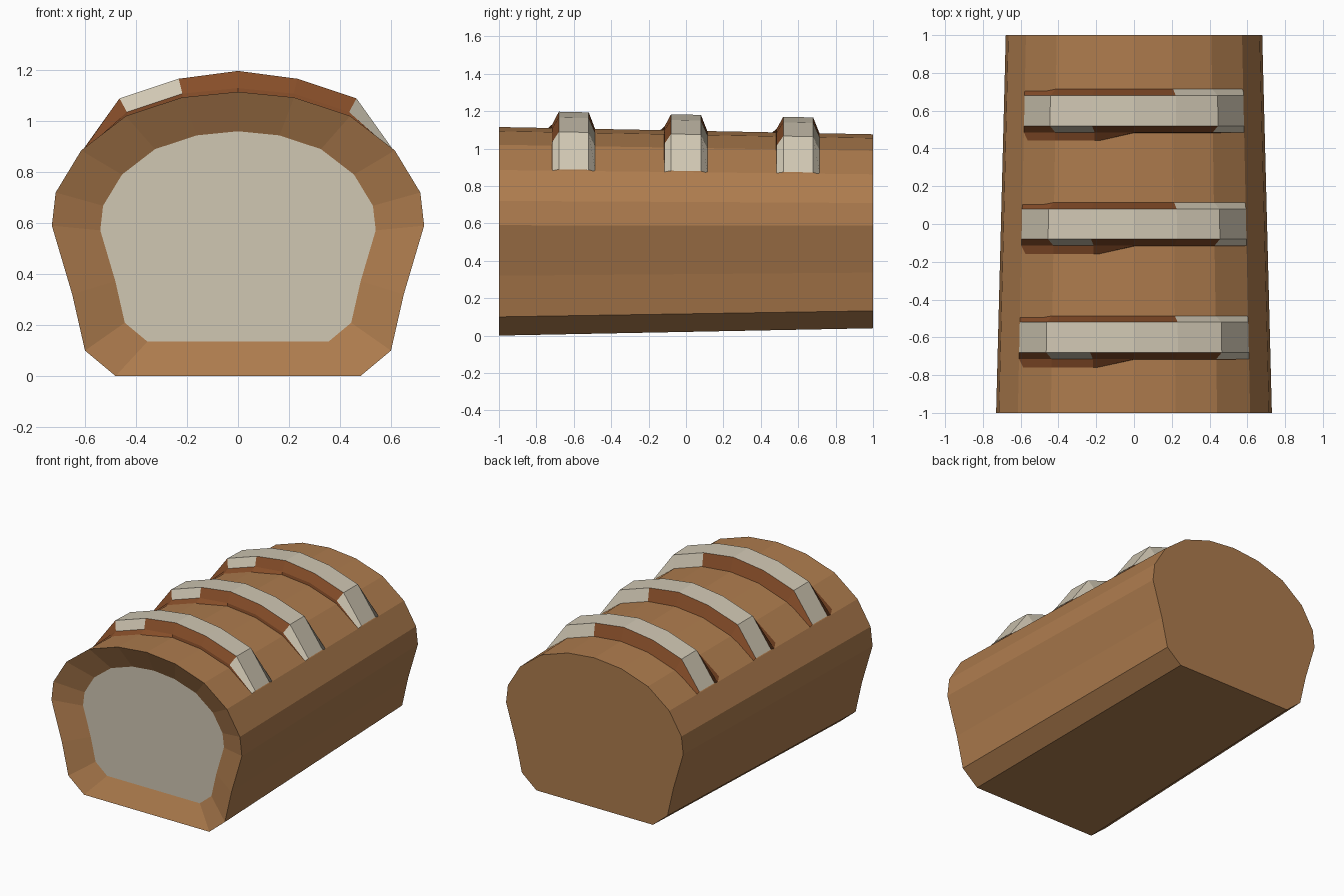
import bpy

if "Cube" in bpy.data.objects:
    bpy.data.objects.remove(bpy.data.objects["Cube"])

def material(name, rgb):
    m = bpy.data.materials.new(name)
    m.diffuse_color = (*rgb, 1)
    m.use_nodes = True
    m.node_tree.nodes["Principled BSDF"].inputs["Base Color"].default_value = m.diffuse_color
    return m

CRUST = material("crust", (0.42, 0.20, 0.075))
CRUMB = material("crumb", (0.63, 0.57, 0.45))
DARK = material("dark_crust", (0.24, 0.075, 0.022))

def make(name, verts, faces, mats, ids):
    me = bpy.data.meshes.new(name)
    me.from_pydata(verts, [], faces)
    for m in mats:
        me.materials.append(m)
    for p, i in zip(me.polygons, ids):
        p.material_index = i
    ob = bpy.data.objects.new(name, me)
    bpy.context.collection.objects.link(ob)
    return ob

def taper(x, y, z, lift=0.0):
    # the loaf narrows towards the back around z = 0.56
    s = 1 - 0.035 * (y + 1)
    return (x * s, y, 0.56 + (z - 0.56) * s + lift)

# Loaf: half profile mirrored, recessed cut face at the front, flat back
half = [(0.48, 0), (0.6, 0.1), (0.65, 0.32), (0.73, 0.59), (0.715, 0.72),
        (0.615, 0.885), (0.44, 1.02), (0.22, 1.093), (0, 1.115)]
profile = half + [(-x, z) for x, z in reversed(half[:-1])]
n = len(profile)
verts = [(x * 0.74, -0.925, 0.52 + (z - 0.52) * 0.74) for x, z in profile]
for y in (-1, 1):
    verts += [taper(x, y, z) for x, z in profile]
faces = [tuple(range(n)), tuple(reversed(range(2 * n, 3 * n)))]
for r in (0, n):
    for i in range(n):
        j = (i + 1) % n
        faces.append((r + i, r + n + i, r + n + j, r + j))
make("loaf", verts, faces, [CRUST, CRUMB], [1] + [0] * (len(faces) - 1))

# Raised scores: stations across the loaf (base x, base z, top x, top z)
arch = [(-0.615, 0.885, -0.615, 0.892), (-0.44, 1.02, -0.47, 1.095),
        (-0.22, 1.093, -0.235, 1.173), (0, 1.115, 0, 1.204),
        (0.22, 1.093, 0.235, 1.173), (0.44, 1.02, 0.47, 1.095),
        (0.615, 0.885, 0.615, 0.892)]
for k, yc in enumerate((-0.6, 0, 0.6)):
    verts, faces, ids = [], [], []
    for i, (bx, bz, tx, tz) in enumerate(arch):
        foot = -0.165 if i < 3 else -0.118
        rise = 0.02 if 0 < i < 6 else 0.0
        verts += [taper(bx, yc + foot, bz, -0.003),
                  taper(bx, yc - 0.115, bz, rise),
                  taper(tx, yc - 0.08, tz),
                  taper(tx, yc + 0.08, tz),
                  taper(bx, yc + 0.115, bz, -0.003)]
    for i in range(6):
        for r in range(4):
            a = i * 5 + r
            faces.append((a, a + 5, a + 6, a + 1))
            # crumb shows on the crest, the right end and one patch per slope
            crumb = r == 2 or (i == 5 and r > 0) or (r == 1 and i == 1) or (r == 3 and i == 4)
            ids.append(1 if crumb else 0)
    # closing the underside
    for i in range(6):
        a = i * 5
        faces.append((a, a + 4, a + 9, a + 5))
        ids.append(0)
    make(f"score_{k + 1}", verts, faces, [DARK, CRUMB], ids)
